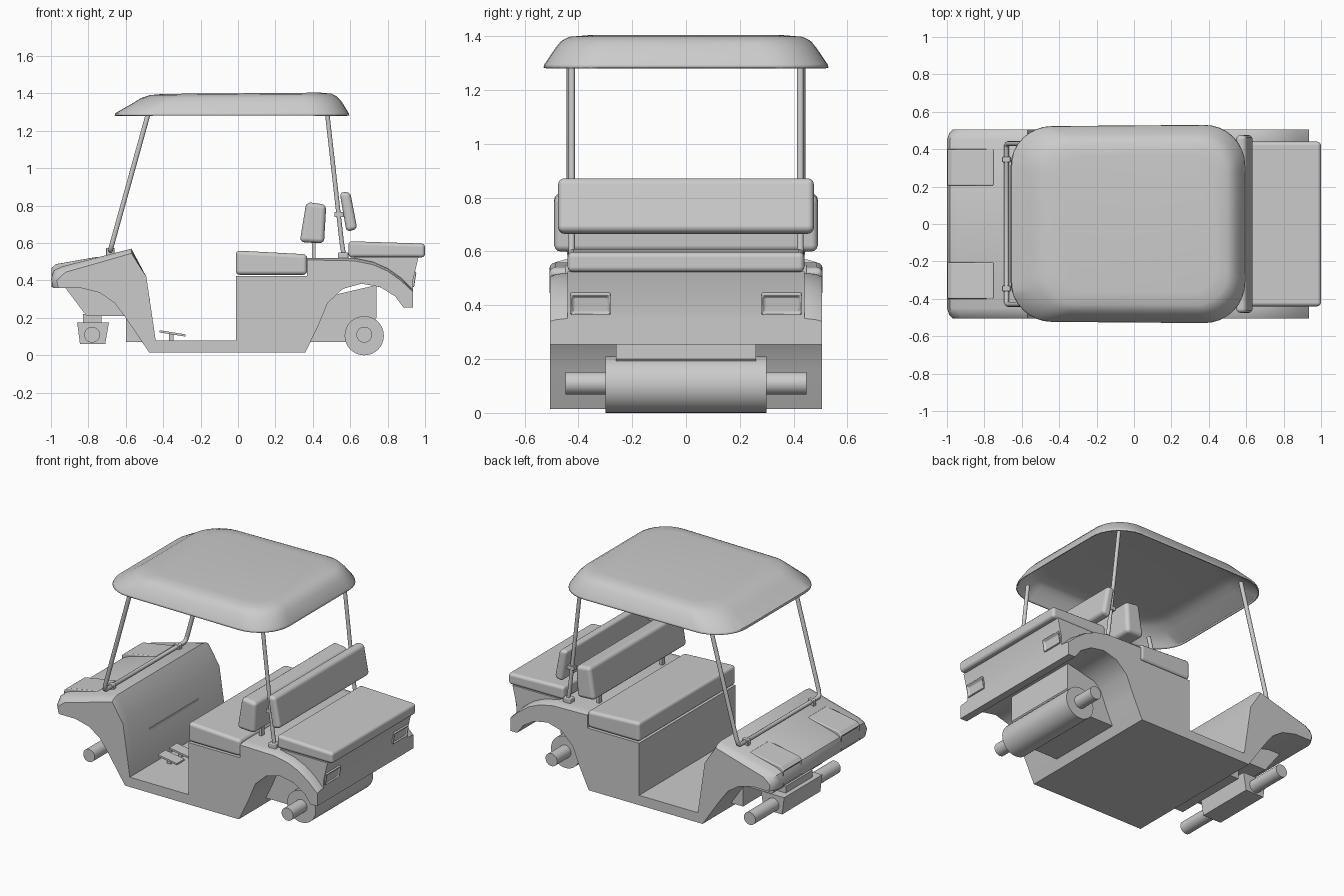
import bpy, bmesh, math
from mathutils import Vector

if "Cube" in bpy.data.objects:
    bpy.data.objects.remove(bpy.data.objects["Cube"])


def finish(name, bm, bevel=0, segs=3):
    bmesh.ops.recalc_face_normals(bm, faces=bm.faces)
    me = bpy.data.meshes.new(name)
    bm.to_mesh(me)
    bm.free()
    ob = bpy.data.objects.new(name, me)
    bpy.context.collection.objects.link(ob)
    for o in bpy.context.selected_objects:
        o.select_set(False)
    ob.select_set(True)
    bpy.context.view_layer.objects.active = ob
    bpy.ops.object.shade_smooth_by_angle(angle=math.radians(35))
    if bevel:
        m = ob.modifiers.new("bevel", 'BEVEL')
        m.width, m.segments, m.limit_method = bevel, segs, 'ANGLE'
        for p in me.polygons:
            p.use_smooth = True
        m.harden_normals = True
    return ob


def loft(rings, cap_start=True, cap_end=True):
    bm = bmesh.new()
    vs = [[bm.verts.new(p) for p in r] for r in rings]
    n = len(vs[0])
    for a, b in zip(vs, vs[1:]):
        for i in range(n):
            bm.faces.new((a[i], a[(i + 1) % n], b[(i + 1) % n], b[i]))
    if cap_start:
        bm.faces.new(vs[0])
    if cap_end:
        bm.faces.new(vs[-1])
    return bm


def prism(name, prof, y0, y1, bevel=0, segs=3):
    return finish(name, loft([[(x, y, z) for x, z in prof] for y in (y0, y1)]), bevel, segs)


def box(name, x0, x1, y0, y1, z0, z1, bevel=0):
    return prism(name, [(x0, z0), (x1, z0), (x1, z1), (x0, z1)], y0, y1, bevel)


def cyl(name, x, z, r, half):
    ring = [(x + r * math.cos(i * math.tau / 32), z + r * math.sin(i * math.tau / 32)) for i in range(32)]
    return prism(name, ring, -half, half)


def tube(name, pts, r):
    cu = bpy.data.curves.new(name, 'CURVE')
    cu.dimensions, cu.bevel_depth, cu.bevel_resolution, cu.use_fill_caps = '3D', r, 3, True
    sp = cu.splines.new('POLY')
    sp.points.add(len(pts) - 1)
    for p, c in zip(sp.points, pts):
        p.co = (*c, 1)
    ob = bpy.data.objects.new(name, cu)
    bpy.context.collection.objects.link(ob)


def lamp(name, prof, y0, y1, sign):
    # housing with a recessed lens on the end face
    bm = loft([[(x, y, z) for x, z in prof] for y in (y0, y1)])
    bmesh.ops.recalc_face_normals(bm, faces=bm.faces)
    f = max(bm.faces, key=lambda f: f.normal.x * sign)
    bmesh.ops.inset_region(bm, faces=[f], thickness=0.018)
    bmesh.ops.translate(bm, verts=f.verts, vec=(-sign * 0.015, 0, 0))
    finish(name, bm, 0.007, 2)


# body: cowl, floor, seat box and rear fenders; last two values lower the outer rim
body = [(-0.99, 0.36, .03, 0), (-1.0, 0.41, .03, -.01), (-0.985, 0.455, .04, -.03), (-0.94, 0.475, .02, -.03),
        (-0.57, 0.57, 0, -.025), (-0.49, 0.42, 0, 0), (-0.44, 0.08, 0, 0),
        (-0.01, 0.08, 0, 0), (-0.01, 0.425, 0, 0), (0.37, 0.425, 0, 0), (0.37, 0.52, 0, -.01),
        (0.62, 0.52, 0, -.015), (0.72, 0.50, 0, -.015), (0.80, 0.465, 0, -.015), (0.87, 0.415, 0, -.015),
        (0.935, 0.35, 0, -.01), (0.935, 0.255, 0, 0), (0.885, 0.255, 0, 0), (0.84, 0.315, 0, 0),
        (0.76, 0.365, 0, 0), (0.66, 0.383, 0, 0), (0.56, 0.355, 0, 0), (0.48, 0.28, 0, 0),
        (0.43, 0.16, 0, 0), (0.36, 0.015, 0, 0),
        (-0.475, 0.015, 0, 0), (-0.60, 0.20, 0, 0), (-0.66, 0.28, 0, 0), (-0.74, 0.335, 0, 0), (-0.84, 0.36, 0, 0)]
rings = []
for y, k in ((-.505, 1), (-.485, .4), (-.45, 0), (.45, 0), (.485, .4), (.505, 1)):
    rings.append([(x + k * dx, y, z + k * dz) for x, z, dx, dz in body])
finish("body", loft(rings))

# inner frames and rear compartment
prism("front_frame", [(-0.93, 0.37), (-0.81, 0.21), (-0.60, 0.21), (-0.60, 0.07), (-0.47, 0.07),
                      (-0.47, 0.3), (-0.7, 0.38)], -.26, .26)
prism("rear_frame", [(0.38, 0.07), (0.64, 0.07), (0.74, 0.2), (0.74, 0.375), (0.5, 0.32), (0.4, 0.2)], -.26, .26)
prism("rear_compartment", [(0.62, 0.40), (0.62, 0.525), (0.965, 0.525), (0.935, 0.40), (0.935, 0.34), (0.85, 0.34)],
      -.44, .44)

# axles
cyl("rear_axle_drum", 0.675, 0.105, 0.105, 0.3)
cyl("rear_axle", 0.675, 0.11, 0.042, 0.447)
cyl("front_axle", -0.78, 0.11, 0.042, 0.447)
prism("front_axle_block", [(-0.845, 0.06), (-0.71, 0.06), (-0.69, 0.175), (-0.86, 0.175)], -.2, .2)
box("front_axle_mount", -0.83, -0.73, -.14, .14, 0.17, 0.22)

# cushions
prism("front_seat", [(-0.012, 0.43), (0.37, 0.43), (0.37, 0.54), (-0.012, 0.56)], -.508, .508, 0.022)
prism("front_backrest", [(0.33, 0.605), (0.46, 0.598), (0.472, 0.805), (0.365, 0.82)], -.49, .49, 0.025)
prism("rear_seat", [(0.59, 0.523), (1.0, 0.523), (1.0, 0.597), (0.59, 0.61)], -.44, .44, 0.02)
prism("rear_backrest", [(0.58, 0.66), (0.638, 0.675), (0.60, 0.872), (0.543, 0.872)], -.475, .475, 0.022)

# mirrored small parts
for s, side in ((-1, "left"), (1, "right")):
    a, b = sorted((s * .205, s * .40))
    lamp("headlight_" + side, [(-1.0, 0.365), (-1.0, 0.465), (-0.975, 0.487), (-0.75, 0.527), (-0.75, 0.365)], a, b, -1)
    a, b = sorted((s * .28, s * .43))
    lamp("tail_light_" + side, [(0.86, 0.365), (0.945, 0.365), (0.957, 0.44), (0.93, 0.46), (0.86, 0.46)], a, b, 1)
    tube("rear_post_" + side, [(0.565, s * .425, 0.54), (0.555, s * .425, 0.60), (0.475, s * .425, 1.31)], 0.0125)
    box("rear_post_foot_" + side, 0.535, 0.59, s * .425 - .025, s * .425 + .025, 0.515, 0.55, 0.006)
    box("backrest_bracket_" + side, 0.515, 0.585, s * .425 - .015, s * .425 + .015, 0.74, 0.765)
    box("backrest_support_" + side, 0.395, 0.415, s * .33 - .015, s * .33 + .015, 0.51, 0.62)
    box("front_bar_clamp_" + side, -0.705, -0.66, s * .345 - .015, s * .345 + .015, 0.53, 0.575, 0.005)

# front roof frame
half = [(-0.475, .43, 1.31), (-0.672, .43, 0.60), (-0.68, .425, 0.57), (-0.682, .41, 0.56)]
tube("front_roof_frame", half + [(x, -y, z) for x, y, z in reversed(half)], 0.0135)

# pedals
for y, n in ((-0.20, "brake"), (-0.08, "accelerator")):
    prism(n + "_pedal", [(-0.42, 0.122), (-0.28, 0.1), (-0.28, 0.112), (-0.42, 0.134)], y - .04, y + .04)
    box(n + "_pedal_stem", -0.37, -0.345, y - .015, y + .015, 0.07, 0.117)


# roof shell from stacked rounded rectangles
def rounded(x0, x1, hy, r, z, n=8):
    pts = []
    for cx, cy, a0 in ((x1 - r, hy - r, 0), (x0 + r, hy - r, 90), (x0 + r, r - hy, 180), (x1 - r, r - hy, 270)):
        for i in range(n + 1):
            a = math.radians(a0 + 90 * i / n)
            x, y = cx + r * math.cos(a), cy + r * math.sin(a)
            pts.append((x, y * (1 + 0.015 * (x - 0.4)), z + (0.008 * (x - 0.4) if z > 1.3 else 0)))
    return pts


roof = finish("roof", loft([rounded(-.66, .595, .53, .22, 1.283), rounded(-.655, .592, .527, .22, 1.295),
                            rounded(-.56, .553, .485, .20, 1.357), rounded(-.52, .53, .465, .19, 1.382),
                            rounded(-.47, .50, .435, .17, 1.398), rounded(-.40, .44, .37, .14, 1.404)], cap_start=False))
sol = roof.modifiers.new("thickness", 'SOLIDIFY')
sol.thickness, sol.offset = 0.008, -1
